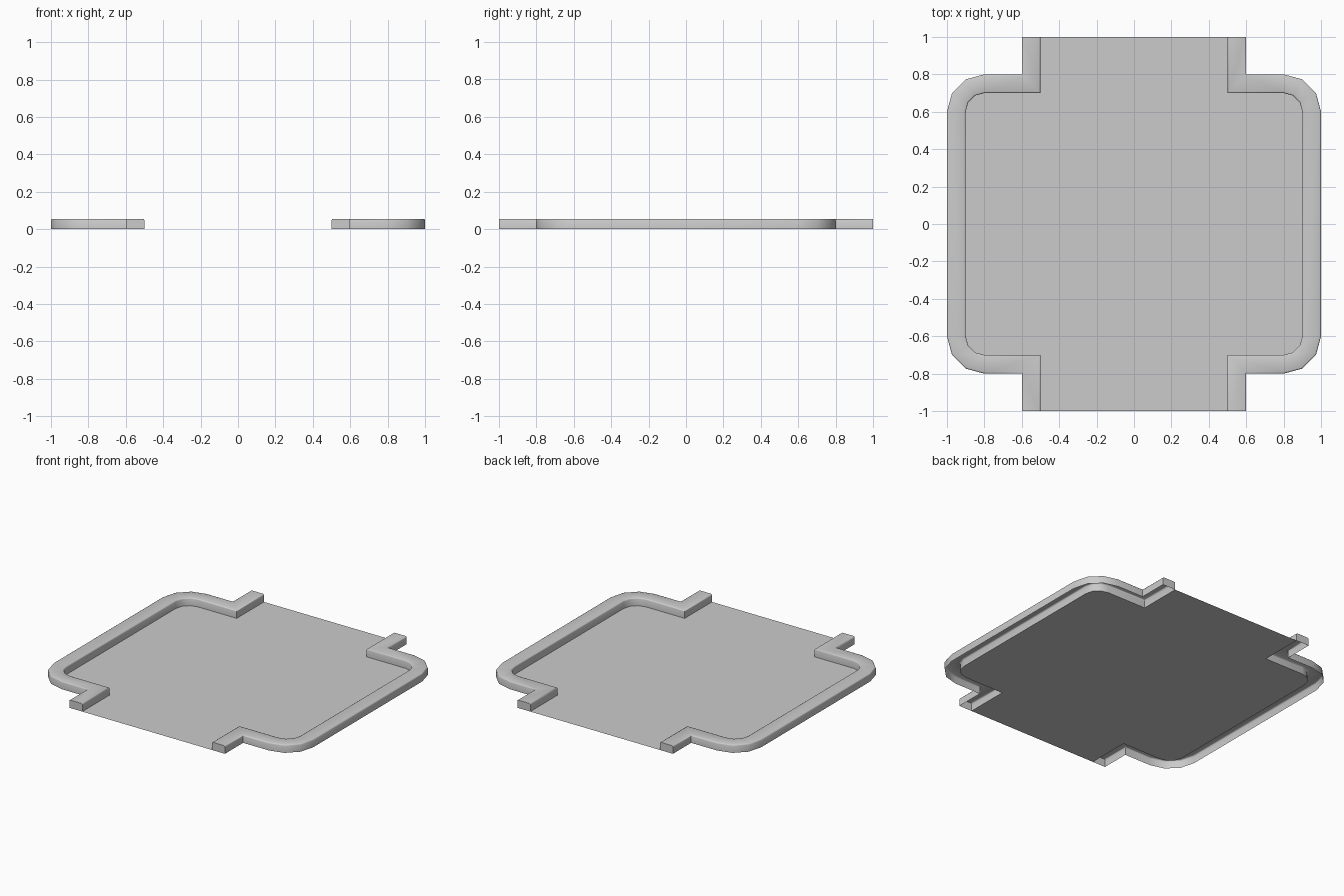
import bpy, bmesh
from math import cos, sin, pi

default = bpy.data.objects.get("Cube")
if default:
    bpy.data.objects.remove(default, do_unlink=True)

grey = bpy.data.materials.new("light_grey")
grey.use_nodes = True
grey.diffuse_color = (0.6, 0.6, 0.6, 1)
grey.node_tree.nodes["Principled BSDF"].inputs["Base Color"].default_value = (0.6, 0.6, 0.6, 1)

WIDTH, HEIGHT, ROUND = 0.1, 0.055, 0.008
ARC_STEPS = 3


def edge_path(offset):
    """Right-hand outline from front to back, pushed outward by offset."""
    radius = 0.1 + offset
    front = [(0.5 + offset, -1), (0.5 + offset, -0.7 - offset)]
    for i in range(ARC_STEPS + 1):
        a = pi / 2 * i / ARC_STEPS
        front.append((0.8 + radius * sin(a), -0.6 - radius * cos(a)))
    return front + [(x, -y) for x, y in reversed(front)]


def finish(name, bm):
    mesh = bpy.data.meshes.new(name)
    bm.to_mesh(mesh)
    bm.free()
    mesh.materials.append(grey)
    obj = bpy.data.objects.new(name, mesh)
    bpy.context.collection.objects.link(obj)
    return obj


# Flat single-sheet floor, open at front and back
bm = bmesh.new()
right = edge_path(0)
outline = right + [(-x, y) for x, y in reversed(right)]
bm.faces.new([bm.verts.new((x, y, 0)) for x, y in outline])
finish("floor", bm)

# Hollow kerb section: inner wall, eased top edges, outer wall, open below
soft = ROUND * 0.3
half = [(0, 0), (0, HEIGHT - ROUND), (soft, HEIGHT - soft), (ROUND, HEIGHT)]
section = half + [(WIDTH - o, z) for o, z in reversed(half)]


def make_kerb(name, side):
    bm = bmesh.new()
    rows = [[bm.verts.new((side * x, y, z)) for x, y in edge_path(o)]
            for o, z in section]
    for a, b in zip(rows, rows[1:]):
        for i in range(len(a) - 1):
            bm.faces.new((a[i], a[i + 1], b[i + 1], b[i]))
    # End caps
    bm.faces.new([r[0] for r in rows])
    bm.faces.new([r[-1] for r in reversed(rows)])
    if side < 0:
        bmesh.ops.reverse_faces(bm, faces=bm.faces[:])
    # Make the top face upward
    top = max(bm.faces, key=lambda f: f.calc_center_median().z)
    top.normal_update()
    if top.normal.z < 0:
        bmesh.ops.reverse_faces(bm, faces=bm.faces[:])
    obj = finish(name, bm)
    bpy.ops.object.select_all(action="DESELECT")
    obj.select_set(True)
    bpy.context.view_layer.objects.active = obj
    bpy.ops.object.shade_smooth_by_angle(angle=pi * 0.28)


make_kerb("left_kerb", 1)
make_kerb("right_kerb", -1)
